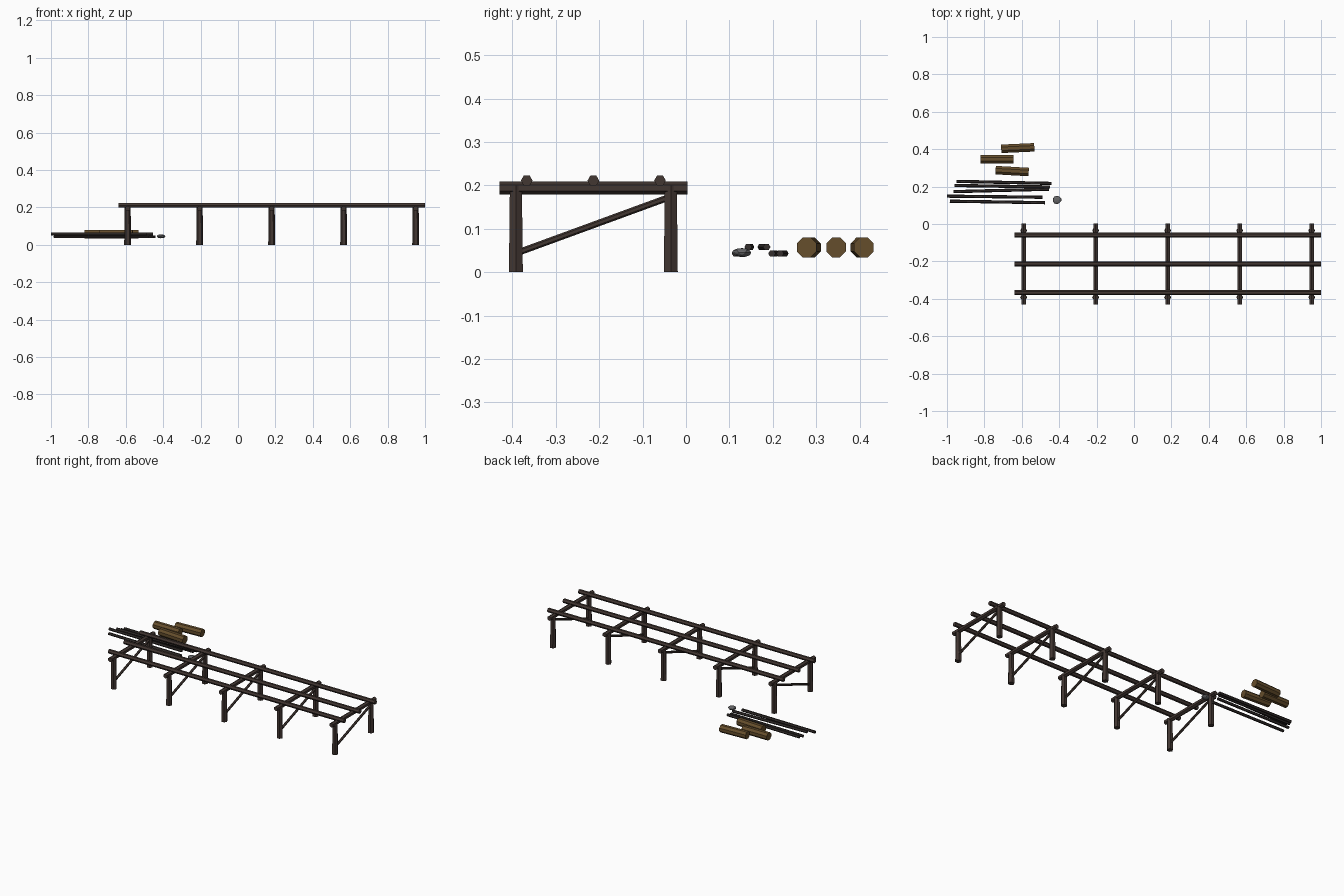
import bpy, bmesh, math, random
from mathutils import Vector, Matrix

random.seed(4)
if "Cube" in bpy.data.objects:
    bpy.data.objects.remove(bpy.data.objects["Cube"])


def material(name, colour):
    m = bpy.data.materials.new(name)
    m.use_nodes = True
    m.diffuse_color = (*colour, 1)
    m.node_tree.nodes["Principled BSDF"].inputs["Base Color"].default_value = (*colour, 1)
    return m


DARK = material("dark timber", (0.055, 0.038, 0.032))
POLE = material("charred pole", (0.035, 0.028, 0.026))
BARK = material("log brown", (0.13, 0.075, 0.025))
STONE = material("stone grey", (0.13, 0.13, 0.135))


def finish(name, bm, mat):
    mesh = bpy.data.meshes.new(name)
    bm.to_mesh(mesh)
    bm.free()
    mesh.materials.append(mat)
    obj = bpy.data.objects.new(name, mesh)
    bpy.context.collection.objects.link(obj)
    return obj


def beam(name, a, b, r1, r2, mat, sides=6, roll=0):
    """Faceted timber running from a to b, rolled about its own length."""
    a, b = Vector(a), Vector(b)
    d = b - a
    z = d.normalized()
    up = Vector((0, 0, 1)) if abs(z.z) < 0.99 else Vector((0, 1, 0))
    x = up.cross(z).normalized()
    y = z.cross(x)
    frame = Matrix((x, y, z)).transposed().to_4x4()
    frame.translation = (a + b) / 2
    bm = bmesh.new()
    bmesh.ops.create_cone(bm, cap_ends=True, segments=sides, radius1=r1, radius2=r2, depth=d.length,
                          matrix=frame @ Matrix.Rotation(math.radians(roll), 4, "Z"))
    # Put a vertex on the frame's x axis before rolling, whatever the side count
    return finish(name, bm, mat)


# Five trestles: two posts, a cross beam and a diagonal brace
for i in range(5):
    x = -0.59 + 0.385 * i
    beam(f"front_post_{i}", (x, -0.392, 0), (x, -0.392, 0.2), 0.0185, 0.016, DARK, roll=30)
    beam(f"back_post_{i}", (x, -0.035, 0), (x, -0.035, 0.2), 0.0185, 0.016, DARK, roll=30)
    beam(f"cross_beam_{i}", (x, -0.43, 0.194), (x, 0.004, 0.194), 0.0145, 0.0145, DARK)
    beam(f"brace_{i}", (x, -0.385, 0.046), (x, -0.035, 0.174), 0.0075, 0.0075, DARK)

# Three long beams resting on the trestles
for i in range(3):
    y = -0.367 + 0.1535 * i
    beam(f"long_beam_{i}", (-0.64, y, 0.211), (1, y, 0.211), 0.0135, 0.0135, DARK, roll=30)

# Loose poles: left x, left y, right y, height
poles = [(-0.95, 0.228, 0.217, 0.043), (-0.96, 0.206, 0.198, 0.043), (-0.965, 0.173, 0.186, 0.058),
         (-1.0, 0.149, 0.143, 0.058), (-0.985, 0.122, 0.114, 0.043)]
for i, (x, y1, y2, z) in enumerate(poles):
    beam(f"loose_pole_{i}", (x, y1, z), (x + 0.51, y2, z), 0.0085, 0.0085, POLE, roll=30)

# Short cut logs
logs = [(-0.71, 0.402, 0.410), (-0.82, 0.346, 0.346), (-0.74, 0.288, 0.278)]
for i, (x, y1, y2) in enumerate(logs):
    beam(f"cut_log_{i}", (x, y1, 0.057), (x + 0.177, y2, 0.057), 0.0245, 0.0245, BARK, 8, 22.5)

# Small squashed stone
bm = bmesh.new()
bmesh.ops.create_icosphere(bm, subdivisions=2, radius=1)
for v in bm.verts:
    v.co *= random.uniform(0.9, 1.05)
    v.co = Vector((-0.412, 0.129, 0.045)) + Vector((v.co.x * 0.024, v.co.y * 0.023, v.co.z * 0.011))
finish("stone", bm, STONE)
